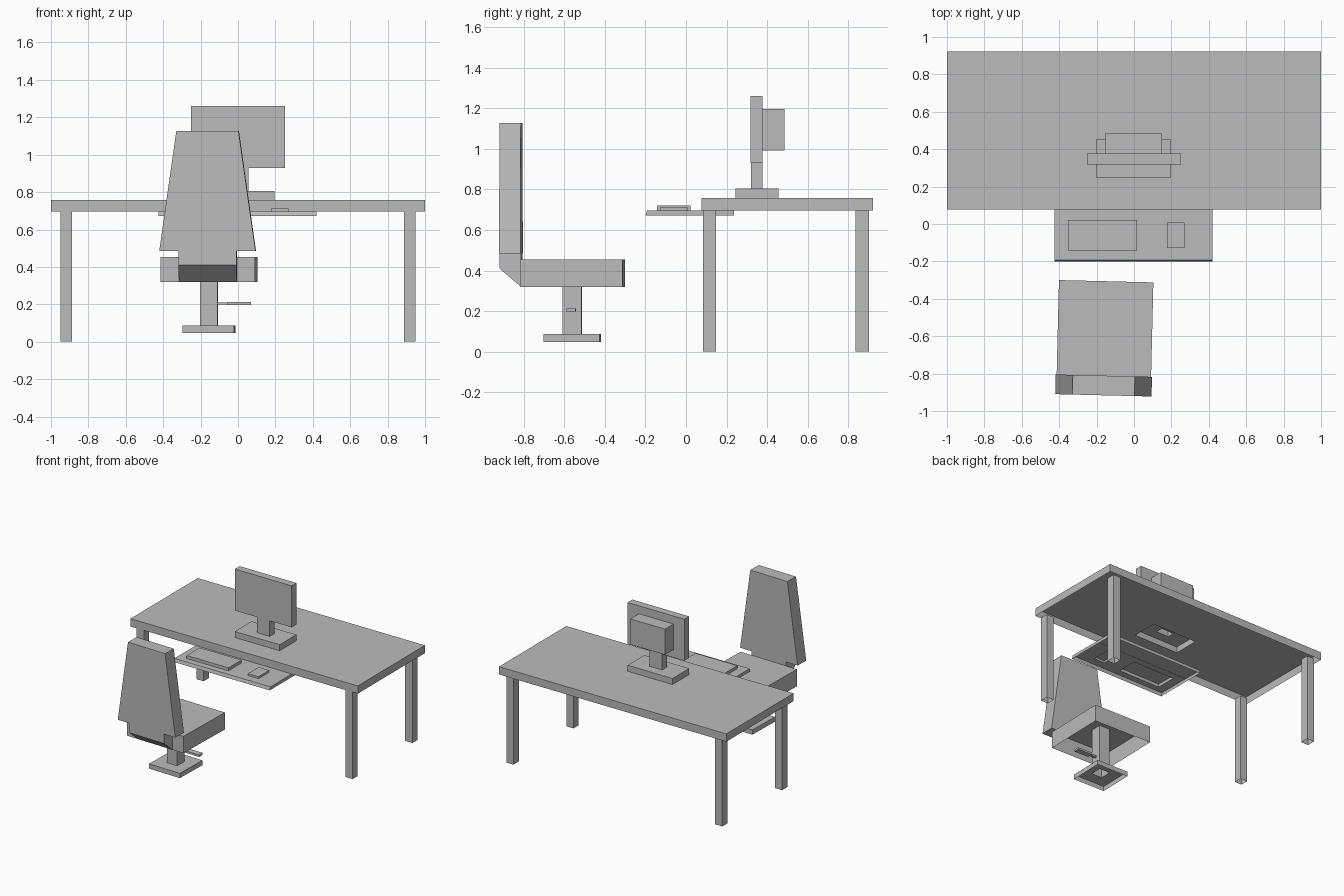
import bpy
import bmesh
from math import radians
from mathutils import Matrix

cube = bpy.data.objects.get("Cube")
if cube:
    bpy.data.objects.remove(cube, do_unlink=True)

grey = bpy.data.materials.new("plain grey")
grey.use_nodes = True
grey.diffuse_color = (0.5, 0.5, 0.5, 1)
grey.node_tree.nodes["Principled BSDF"].inputs["Base Color"].default_value = (0.5, 0.5, 0.5, 1)


def finish(name, bm):
    mesh = bpy.data.meshes.new(name)
    bm.to_mesh(mesh)
    bm.free()
    mesh.materials.append(grey)
    obj = bpy.data.objects.new(name, mesh)
    bpy.context.scene.collection.objects.link(obj)
    return obj


def box(name, x, y, z, closed=True, holes=(), taper=1.0):
    """Box from (min, max) ranges; optionally no underside, holes in the top, or a narrower top."""
    bm = bmesh.new()
    mid = sum(x) / 2

    def face(*points):
        bm.faces.new([bm.verts.new(p) for p in points])

    low = [(x[0], y[0]), (x[1], y[0]), (x[1], y[1]), (x[0], y[1])]
    top = [(mid + (px - mid) * taper, py) for px, py in low]
    for i in range(4):
        j = (i + 1) % 4
        face((*low[i], z[0]), (*low[j], z[0]), (*top[j], z[1]), (*top[i], z[1]))
    if closed:
        face(*[(*p, z[0]) for p in reversed(low)])
    # Top sheet, laid in cells so that holes can be left out
    xs = sorted({top[0][0], top[1][0], *[v for h in holes for v in h[0]]})
    ys = sorted({*y, *[v for h in holes for v in h[1]]})
    for a, b in zip(xs, xs[1:]):
        for c, d in zip(ys, ys[1:]):
            cx, cy = (a + b) / 2, (c + d) / 2
            if not any(h[0][0] < cx < h[0][1] and h[1][0] < cy < h[1][1] for h in holes):
                face((a, c, z[1]), (b, c, z[1]), (b, d, z[1]), (a, d, z[1]))
    bmesh.ops.remove_doubles(bm, verts=bm.verts, dist=1e-5)
    return finish(name, bm)


# Desk: thin shell top on four legs
stand = ((-0.2, 0.195), (0.245, 0.455))
box("desk_top", (-1, 1), (0.077, 0.922), (0.695, 0.757), closed=False, holes=[stand])
for side, lx in (("right", (-0.95, -0.887)), ("left", (0.887, 0.95))):
    for end, ly in (("front", (0.083, 0.148)), ("back", (0.835, 0.902))):
        box(f"{end}_{side}_leg", lx, ly, (0, 0.695), closed=False)

# Monitor
neck = ((-0.055, 0.055), (0.32, 0.378))
box("monitor_base", *stand, (0.757, 0.805), closed=False, holes=[neck])
box("monitor_neck", *neck, (0.805, 0.93), closed=False)
box("monitor_screen", (-0.25, 0.25), (0.318, 0.378), (0.93, 1.26))
box("monitor_back", (-0.155, 0.15), (0.378, 0.485), (0.993, 1.197))

# Pull-out tray with keyboard and mouse
keyboard = ((-0.353, 0.016), (-0.142, 0.022))
mouse = ((0.176, 0.27), (-0.127, 0.007))
tray = box("keyboard_tray", (-0.426, 0.42), (-0.2, 0.237), (0.672, 0.697),
           closed=False, holes=[keyboard, mouse])
for v in tray.data.vertices:
    if v.co.y < -0.19 and v.co.z > 0.69:
        v.co.y += 0.008
box("keyboard", *keyboard, (0.697, 0.721), closed=False)
box("mouse", *mouse, (0.697, 0.713), closed=False)

# Chair, built about its own column and then turned slightly
column = ((-0.046, 0.046), (-0.046, 0.046))
chair = [
    box("chair_base", (-0.138, 0.138), (-0.138, 0.138), (0.048, 0.086), closed=False, holes=[column]),
    box("chair_column", *column, (0.086, 0.45), closed=False),
    box("chair_seat", (-0.2525, 0.2525), (-0.25, 0.255), (0.32, 0.454), closed=False),
    box("chair_backrest", (-0.2575, 0.2575), (-0.355, -0.25), (0.485, 1.128), taper=0.645),
    box("lever_arm", (0.046, 0.1), (-0.01, 0.01), (0.199, 0.211)),
    box("lever_paddle", (0.1, 0.225), (-0.022, 0.022), (0.197, 0.213)),
]
# Backrest bracket with a sloping lower back
bracket = box("backrest_bracket", (-0.155, 0.155), (-0.355, -0.25), (0.32, 0.485))
for v in bracket.data.vertices:
    if v.co.y < -0.3 and v.co.z < 0.4:
        v.co.z = 0.41
chair.append(bracket)
placement = Matrix.Translation((-0.155, -0.561, 0)) @ Matrix.Rotation(radians(-1.4), 4, "Z")
for part in chair:
    part.data.transform(placement)
